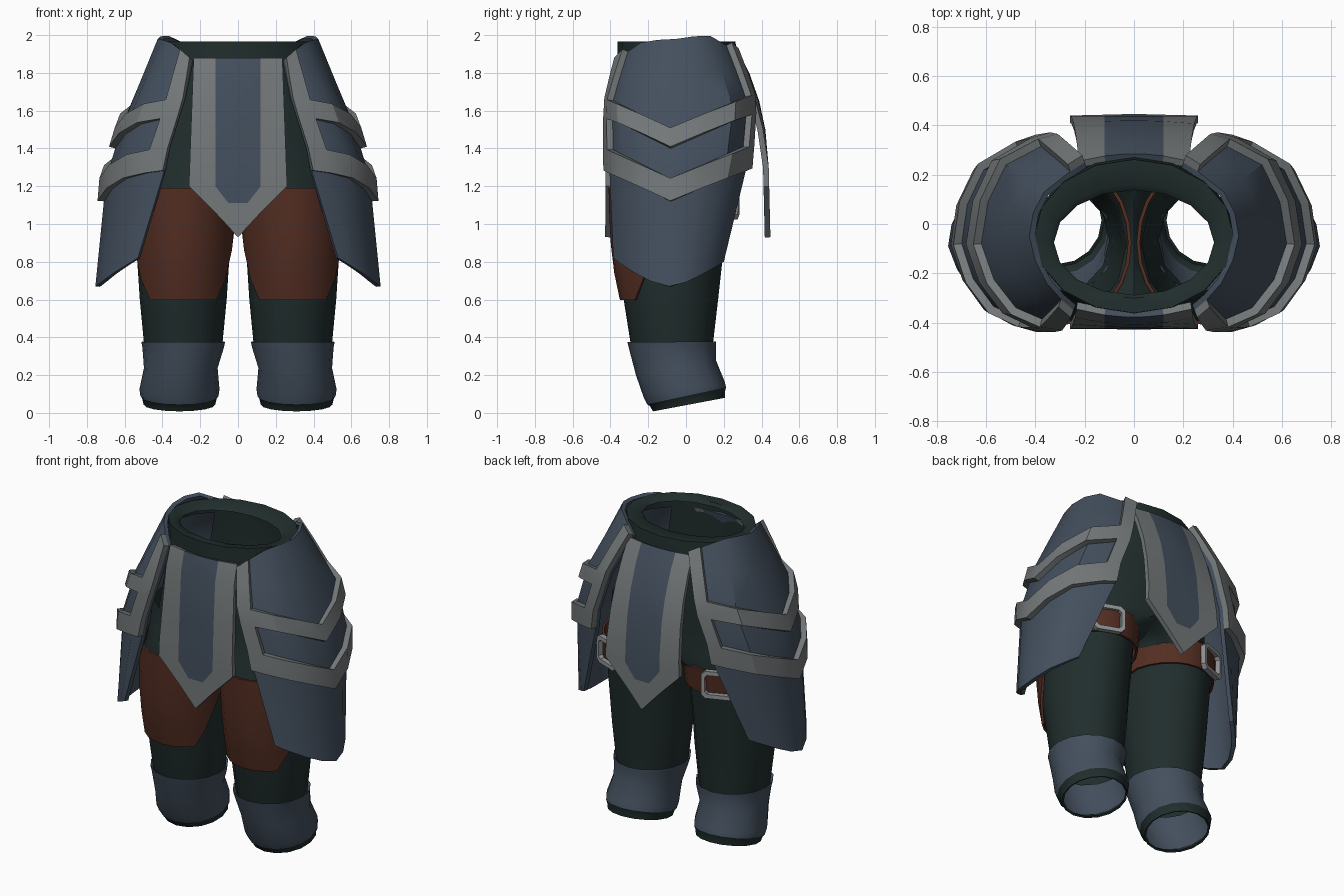
import bpy, bmesh, math
from mathutils import Vector

if "Cube" in bpy.data.objects:
    bpy.data.objects.remove(bpy.data.objects["Cube"])


def mat(name, rgb):
    m = bpy.data.materials.new(name)
    m.diffuse_color = (*rgb, 1)
    m.use_nodes = True
    m.node_tree.nodes["Principled BSDF"].inputs["Base Color"].default_value = m.diffuse_color
    return m


CLOTH = mat("dark_green_cloth", (.0145, .0265, .0255))
PLATE = mat("blue_grey_plate", (.057, .079, .111))
TRIM = mat("grey_trim", (.175, .189, .194))
LEATHER = mat("brown_leather", (.087, .027, .016))
STEEL = mat("light_steel", (.28, .30, .31))


def finish(name, bm, mats, thick=0, offset=-1, mirror=True, angle=35):
    """Turn a bmesh into a named object, thicken, mirror and shade it."""
    bmesh.ops.remove_doubles(bm, verts=bm.verts[:], dist=.0005)
    loose = [v for v in bm.verts if not v.link_faces]
    bmesh.ops.delete(bm, geom=loose, context='VERTS')
    me = bpy.data.meshes.new(name)
    bm.to_mesh(me)
    bm.free()
    ob = bpy.data.objects.new(name, me)
    bpy.context.collection.objects.link(ob)
    for m in mats:
        me.materials.append(m)
    bpy.ops.object.select_all(action='DESELECT')
    bpy.context.view_layer.objects.active = ob
    ob.select_set(True)
    if thick:
        s = ob.modifiers.new("thickness", 'SOLIDIFY')
        s.thickness, s.offset = thick, offset
        bpy.ops.object.modifier_apply(modifier=s.name)
    if mirror:
        s = ob.modifiers.new("mirror", 'MIRROR')
        bpy.ops.object.modifier_apply(modifier=s.name)
    bpy.ops.object.shade_smooth_by_angle(angle=math.radians(angle))
    return ob


def add_grid(bm, rows, closed=False, rule=lambda r, c: 0):
    """Skin rows of points; rule gives the material index or None for a gap."""
    vs = [[bm.verts.new(p) for p in row] for row in rows]
    n = len(rows[0])
    for r in range(len(rows) - 1):
        for c in range(n if closed else n - 1):
            k = rule(r, c)
            if k is not None:
                d = (c + 1) % n
                f = bm.faces.new((vs[r][c], vs[r + 1][c], vs[r + 1][d], vs[r][d]))
                f.material_index = k


def grid(name, rows, mats, closed=False, rule=lambda r, c: 0, **kw):
    bm = bmesh.new()
    add_grid(bm, rows, closed, rule)
    return finish(name, bm, mats, **kw)


def spline(keys, t):
    """Catmull-Rom point along a list of vectors."""
    i = min(int(t), len(keys) - 2)
    t -= i
    p = [keys[max(0, min(len(keys) - 1, i + k))] for k in (-1, 0, 1, 2)]
    return .5 * (2 * p[1] + (p[2] - p[0]) * t
                 + (2 * p[0] - 5 * p[1] + 4 * p[2] - p[3]) * t * t
                 + (3 * p[1] - p[0] - 3 * p[2] + p[3]) * t ** 3)


# ---- trousers: half hip rings that split into a leg, then mirrored
OUTER = [-90 + 22.5 * i for i in range(9)]
INNER = [120, 150, 180, 210, 240]
LEG = [  # z, centre x, centre y, radius x, radius y
    (1.20, .285, -.075, .255, .315), (1.00, .287, -.085, .253, .300),
    (.80, .290, -.090, .243, .282), (.60, .290, -.080, .230, .250),
    (.36, .290, -.075, .207, .217), (.28, .290, -.065, .190, .205)]


def leg_point(z, deg, grow=0.0):
    a = math.radians(deg)
    for p, q in zip(LEG, LEG[1:]):
        if z >= q[0]:
            break
    t = (p[0] - z) / (p[0] - q[0])
    cx, cy, rx, ry = [p[i] + (q[i] - p[i]) * t for i in range(1, 5)]
    return Vector((cx + (rx + grow) * math.cos(a), cy + (ry + grow) * math.sin(a), z))


HIP = [  # z, centre y, radius x, radius y
    (1.94, -.075, .325, .213), (1.96, -.07, .345, .232), (1.965, -.05, .405, .312),
    (1.87, -.045, .41, .318), (1.60, -.05, .47, .32), (1.42, -.055, .51, .32),
    (1.27, -.065, .53, .32)]
hip = [[Vector((rx * math.cos(math.radians(d)), cy + ry * math.sin(math.radians(d)), z))
        for d in OUTER] for z, cy, rx, ry in HIP]
for row in hip:
    row[0].x = row[-1].x = 0
front, back = hip[-1][0], hip[-1][-1]
saddle = []
for i in range(5):
    t = (i + 1) / 6
    p = back.lerp(front, t)
    p.z -= .10 * math.sin(math.pi * t)
    saddle.append(p)
leg_rows = [hip[-1] + saddle]
leg_rows += [[leg_point(z, d) for d in OUTER + INNER] for z in (1.13, 1.0, .8, .6, .36, .28)]

bm = bmesh.new()
# cloth is left out where the side plates cover it
add_grid(bm, hip, rule=lambda r, c: None if r in (3, 4) and 2 <= c <= 5 else 0)
add_grid(bm, leg_rows, closed=True)
finish("trousers", bm, [CLOTH], angle=50)


# ---- shin cuffs and the cloth hems below them
def tilted(cx, rx, yf, zf, yb, zb, n=16):
    cy, ry, cz, dz = (yf + yb) / 2, (yb - yf) / 2, (zf + zb) / 2, (zb - zf) / 2
    return [(cx + rx * math.cos(a), cy + ry * math.sin(a), cz + dz * math.sin(a))
            for a in (2 * math.pi * i / n for i in range(n))]


cuff = [tilted(.29, .203, -.285, .355, .135, .355), tilted(.29, .222, -.31, .375, .16, .378),
        tilted(.29, .216, -.303, .345, .16, .35), tilted(.303, .195, -.265, .20, .16, .275),
        tilted(.31, .212, -.225, .085, .205, .165), tilted(.31, .207, -.205, .045, .212, .135)]
grid("shin_cuff", cuff, [PLATE], closed=True)
hem = [cuff[-1], tilted(.31, .197, -.19, .035, .207, .115),
       tilted(.31, .190, -.175, .008, .207, .08), tilted(.31, .178, -.163, .015, .195, .083)]
grid("trouser_hem", hem, [CLOTH], closed=True)

# ---- thigh guard: a strap all round with a deep front apron
TH = [-90 + 15 * i for i in range(24)]
STRAP = 1.035


def low_edge(deg):
    d = abs((deg + 90 + 180) % 360 - 180)
    return min(STRAP, .60 + max(0, d - 50) * .0105)


levels = [[1.19] * 24, [STRAP] * 24]
levels += [[STRAP + (low_edge(d) - STRAP) * t for d in TH] for t in (.33, .67, 1)]
guard = [[leg_point(z, d, .006) for z, d in zip(zs, TH)] for zs in levels]
grid("thigh_guard", guard, [LEATHER], closed=True, thick=.014, offset=1, angle=45,
     rule=lambda r, c: 0 if r == 0 or min(low_edge(TH[c]), low_edge(TH[(c + 1) % 24]))
     < STRAP - .005 else None)

# ---- strap buckle: an eight-sided frame on the outer back of each leg
deg = 69
mid = leg_point(1.11, deg, .026)
out = Vector((math.cos(math.radians(deg)), math.sin(math.radians(deg)), 0))
side = Vector((-out.y, out.x, 0))


def octagon(w, h, cut, depth):
    pts = [(w, -h + cut), (w, h - cut), (w - cut, h), (-w + cut, h),
           (-w, h - cut), (-w, -h + cut), (-w + cut, -h), (w - cut, -h)]
    return [mid + side * a + Vector((0, 0, b)) + out * depth for a, b in pts]


frame = [octagon(.075, .06, .015, -.015), octagon(.097, .086, .025, -.015),
         octagon(.097, .086, .025, .016), octagon(.075, .06, .015, .016),
         octagon(.075, .06, .015, -.015)]
grid("strap_buckle", frame[::-1], [STEEL], closed=True)

# ---- hip plates: rows of front, front side, outermost, back side, back points
KEYS = [
    [(.245, -.35, 1.87), (.355, -.24, 1.96), (.425, -.05, 1.98), (.365, .13, 1.995), (.20, .25, 1.915)],
    [(.285, -.40, 1.66), (.48, -.34, 1.62), (.62, -.08, 1.50), (.52, .24, 1.62), (.30, .335, 1.66)],
    [(.315, -.405, 1.56), (.51, -.34, 1.52), (.65, -.08, 1.40), (.55, .24, 1.52), (.33, .340, 1.55)],
    [(.365, -.405, 1.39), (.57, -.335, 1.35), (.70, -.08, 1.24), (.61, .22, 1.37), (.39, .330, 1.41)],
    [(.39, -.405, 1.31), (.585, -.325, 1.24), (.71, -.08, 1.12), (.625, .20, 1.25), (.41, .320, 1.33)],
    [(.53, -.385, .82), (.66, -.27, .74), (.755, -.09, .67), (.70, .08, .73), (.58, .20, .80)]]
US = (0, .5, 1, 1.5, 2, 2.5, 3, 3.6, 4)
key_rows = [[spline([Vector(p) for p in row], u) for u in US] for row in KEYS]
# straighten the bands into a V that points down at the side
for row in key_rows[1:5]:
    peak = row[4]
    for p in row:
        slope = .5 if p.y < peak.y else .44
        p.z = peak.z + slope * abs(p.y - peak.y)
plate = [[spline([r[c] for r in key_rows], v) for c in range(len(US))]
         for v in (0, .5, 1, 2, 3, 4)] + [key_rows[5]]
grid("hip_plate", plate, [PLATE], thick=.025)
# raised edging down both sides and two pointed bands
grid("hip_plate_trim", plate, [TRIM], thick=.034, offset=1, angle=30,
     rule=lambda r, c: 0 if r in (2, 4) or (c in (0, 7) and r < 5) else None)


# ---- pointed tabards, front and back, with a blue centre panel
def tabard(name, sign, profile, top_w):
    top = profile[0][0]

    def depth(x, z):
        y = profile[-1][1]
        for (z0, y0), (z1, y1) in zip(profile, profile[1:]):
            if z >= z1:
                y = y0 + (y1 - y0) * (z0 - z) / (z0 - z1)
                break
        fade = max(0, (z - 1.3) / (top - 1.3))
        return y - sign * .04 * fade * (x / .26) ** 2

    rows = []
    levels = [[z] * 4 for z, _ in profile[:-1] if z > 1.25]
    levels += [[1.11, 1.11, 1.20, 1.24], [.93, .985, 1.06, 1.20]]
    for zs in levels:
        w = .26 - (.26 - top_w) * max(0, (zs[3] - 1.2) / (top - 1.2))
        half = list(zip((0, .05, .12, w), zs))
        line = [(-x, z) for x, z in half[:0:-1]] + half
        rows.append([(x * -sign, depth(x, z), z) for x, z in line])
    last = len(rows) - 2
    grid(name, rows, [TRIM, PLATE], thick=.03, mirror=False,
         rule=lambda r, c: 1 if r < last and 1 <= c <= 4 else 0)


tabard("front_tabard", -1, [(1.88, -.378), (1.76, -.408), (1.5, -.42), (1.3, -.425),
                            (.93, -.428)], .235)
tabard("back_tabard", 1, [(1.90, .285), (1.8, .335), (1.65, .388), (1.5, .42), (1.3, .438),
                          (.93, .447)], .225)
